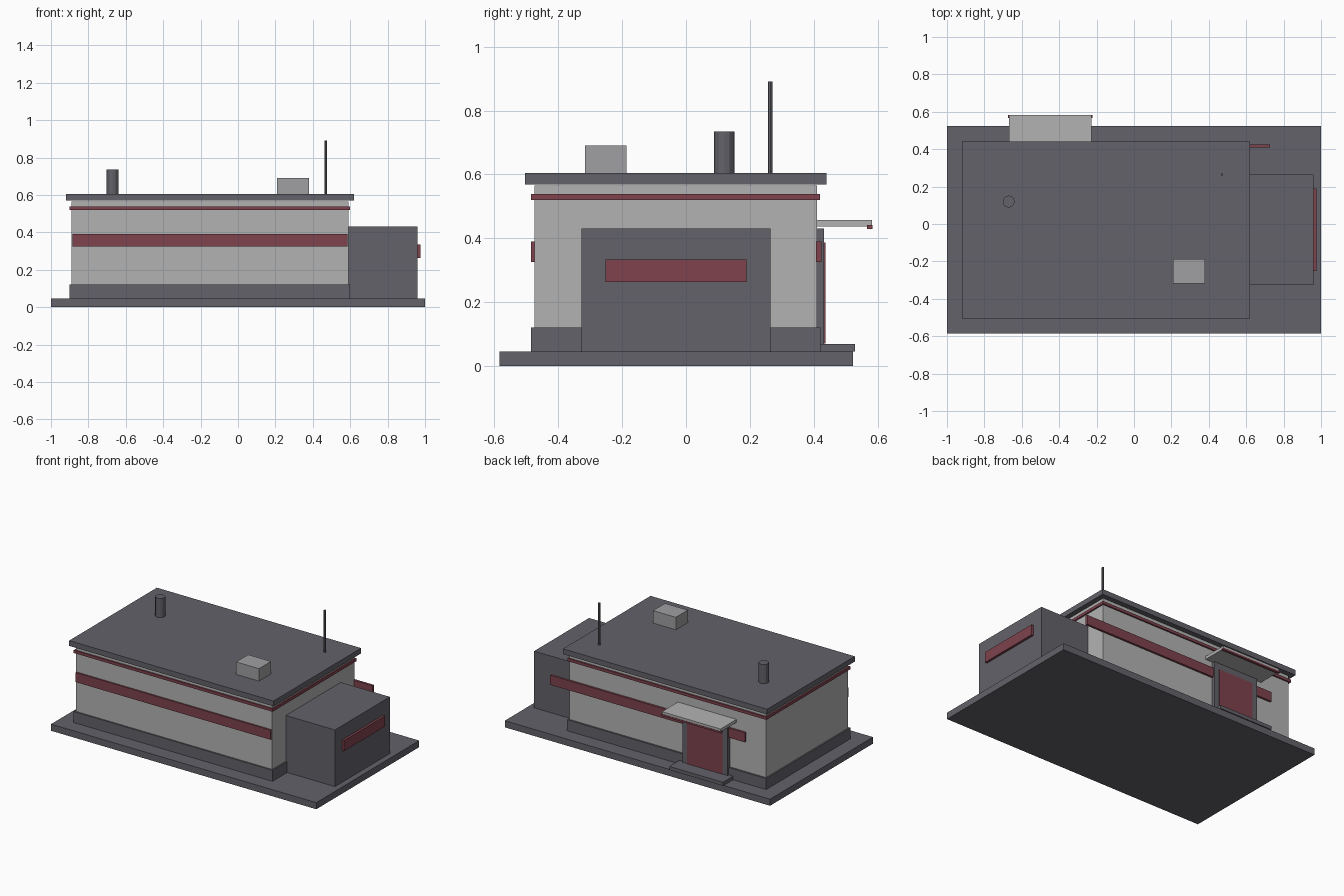
import bpy
import bmesh
from mathutils import Matrix

if "Cube" in bpy.data.objects:
    bpy.data.objects.remove(bpy.data.objects["Cube"])


def material(name, rgb):
    m = bpy.data.materials.new(name)
    m.diffuse_color = (*rgb, 1)
    m.use_nodes = True
    m.node_tree.nodes["Principled BSDF"].inputs["Base Color"].default_value = m.diffuse_color
    return m


DARK = material("dark_grey", (0.125, 0.122, 0.142))
WALL = material("pale_grey", (0.45, 0.45, 0.45))
METAL = material("metal_grey", (0.35, 0.35, 0.36))
RED = material("muted_red", (0.21, 0.055, 0.075))


def finish(bm, name, mat):
    mesh = bpy.data.meshes.new(name)
    bm.to_mesh(mesh)
    bm.free()
    mesh.materials.append(mat)
    obj = bpy.data.objects.new(name, mesh)
    bpy.context.collection.objects.link(obj)
    return obj


def box(name, mat, x, y, z):
    """Box from (min, max) ranges on each axis."""
    bm = bmesh.new()
    centre = [(a + b) / 2 for a, b in (x, y, z)]
    size = [b - a for a, b in (x, y, z)]
    bmesh.ops.create_cube(bm, size=1, matrix=Matrix.Translation(centre) @ Matrix.Diagonal((*size, 1)))
    return finish(bm, name, mat)


def post(name, mat, x, y, z, radius, sides):
    """Upright cylinder between two heights."""
    bm = bmesh.new()
    bmesh.ops.create_cone(bm, cap_ends=True, segments=sides, radius1=radius, radius2=radius,
                          depth=z[1] - z[0], matrix=Matrix.Translation((x, y, sum(z) / 2)))
    return finish(bm, name, mat)


# Ground slab, plinth, main walls and roof
box("ground_slab", DARK, (-1, 1), (-0.585, 0.523), (0, 0.045))
box("plinth", DARK, (-0.9, 0.6), (-0.485, 0.422), (0.045, 0.12))
box("main_walls", WALL, (-0.89, 0.59), (-0.475, 0.41), (0.045, 0.565))
box("cornice_trim", RED, (-0.9, 0.6), (-0.485, 0.42), (0.519, 0.538))
box("roof_slab", DARK, (-0.92, 0.62), (-0.504, 0.44), (0.569, 0.605))

# Red bands on the long walls (the back one runs past the corner)
box("front_band", RED, (-0.885, 0.585), (-0.486, -0.472), (0.325, 0.39))
box("back_band", RED, (-0.74, 0.728), (0.408, 0.424), (0.325, 0.39))

# Side annex with its red panel
box("annex", DARK, (0.585, 0.96), (-0.327, 0.264), (0.045, 0.431))
box("annex_panel", RED, (0.955, 0.976), (-0.252, 0.189), (0.262, 0.334))

# Back entrance
box("door_frame", DARK, (-0.617, -0.278), (0.40, 0.433), (0.045, 0.431))
box("door", RED, (-0.58, -0.315), (0.425, 0.437), (0.07, 0.387))
box("door_step", DARK, (-0.65, -0.245), (0.41, 0.53), (0.045, 0.069))
box("canopy", WALL, (-0.668, -0.226), (0.405, 0.582), (0.436, 0.457))
box("canopy_trim", RED, (-0.673, -0.221), (0.567, 0.584), (0.429, 0.441))

# Roof equipment
box("roof_unit", METAL, (0.208, 0.38), (-0.317, -0.187), (0.6, 0.69))
post("vent_pipe", DARK, -0.67, 0.12, (0.6, 0.735), 0.032, 12)
post("antenna", DARK, 0.47, 0.264, (0.6, 0.891), 0.007, 8)
